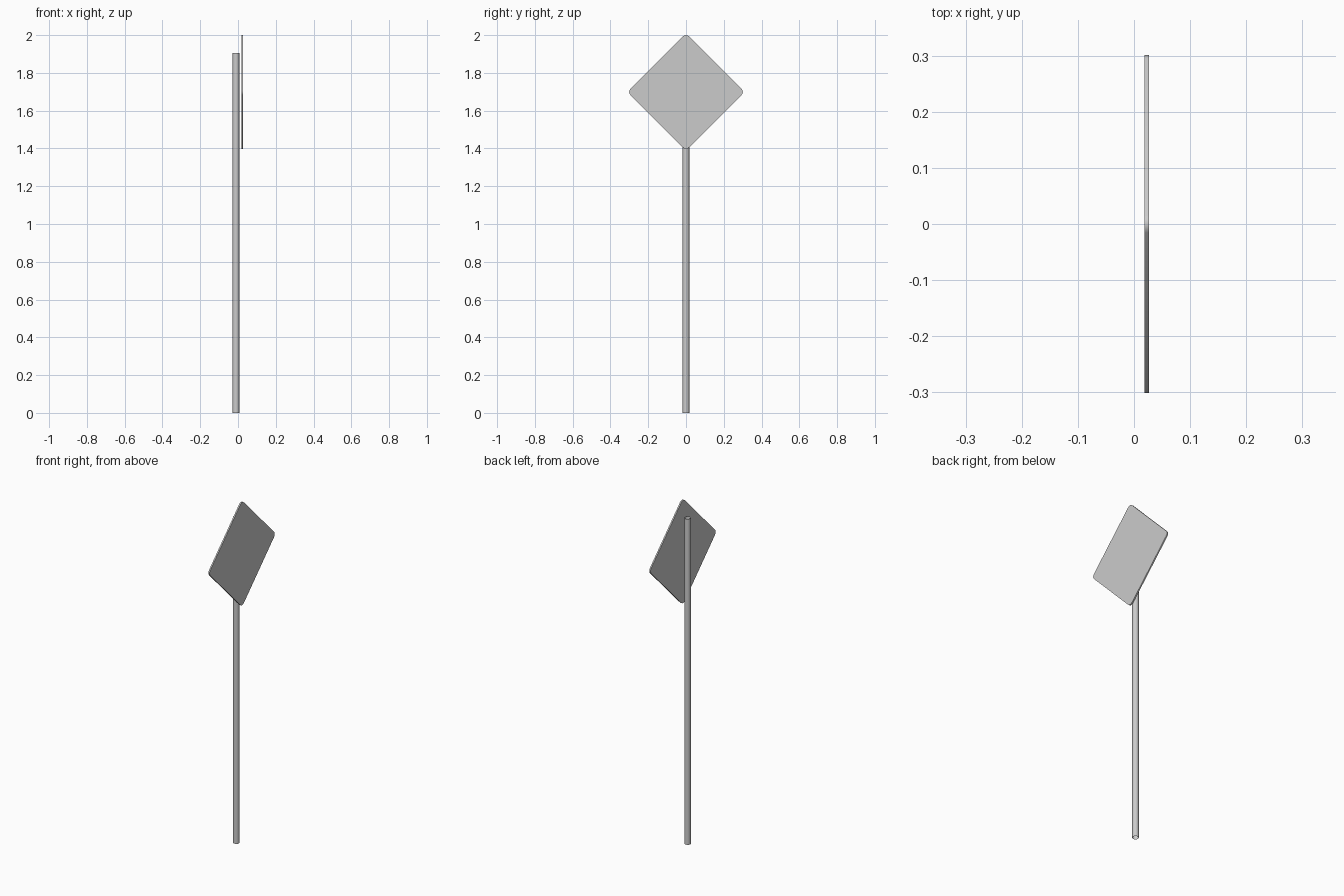
import bpy, bmesh, math

if "Cube" in bpy.data.objects:
    bpy.data.objects.remove(bpy.data.objects["Cube"])

def make_object(name, bm):
    bmesh.ops.recalc_face_normals(bm, faces=bm.faces)
    mesh = bpy.data.meshes.new(name)
    bm.to_mesh(mesh)
    bm.free()
    obj = bpy.data.objects.new(name, mesh)
    bpy.context.collection.objects.link(obj)
    bpy.ops.object.select_all(action='DESELECT')
    obj.select_set(True)
    bpy.context.view_layer.objects.active = obj
    bpy.ops.object.shade_smooth_by_angle(angle=math.radians(30))
    return obj

# Post: open-ended tube
POST_R, POST_H = 0.0175, 1.905
bpy.ops.mesh.primitive_cylinder_add(vertices=16, radius=POST_R, depth=POST_H,
                                    end_fill_type='NOTHING',
                                    location=(-0.0105, 0, POST_H / 2))
bpy.context.object.name = "post"
bpy.ops.object.shade_smooth_by_angle(angle=math.radians(30))

# Sign plate: diamond with rounded corners, facing +x
HALF, R, SEG = 0.301, 0.022, 4
X0, X1, ZC = 0.019, 0.027, 1.7 - 0.001
bm = bmesh.new()
ring = []
for corner in range(4):
    a = corner * math.pi / 2
    cy, cz = (HALF - R) * math.cos(a), (HALF - R) * math.sin(a)
    for i in range(SEG + 1):
        t = a - math.pi / 4 + i * math.pi / 2 / SEG
        ring.append(bm.verts.new((X0, cy + R * math.cos(t), ZC + cz + R * math.sin(t))))
face = bm.faces.new(ring)
ext = bmesh.ops.extrude_face_region(bm, geom=[face], use_keep_orig=True)
bmesh.ops.translate(bm, vec=(X1 - X0, 0, 0),
                    verts=[g for g in ext["geom"] if isinstance(g, bmesh.types.BMVert)])
make_object("sign_plate", bm)
